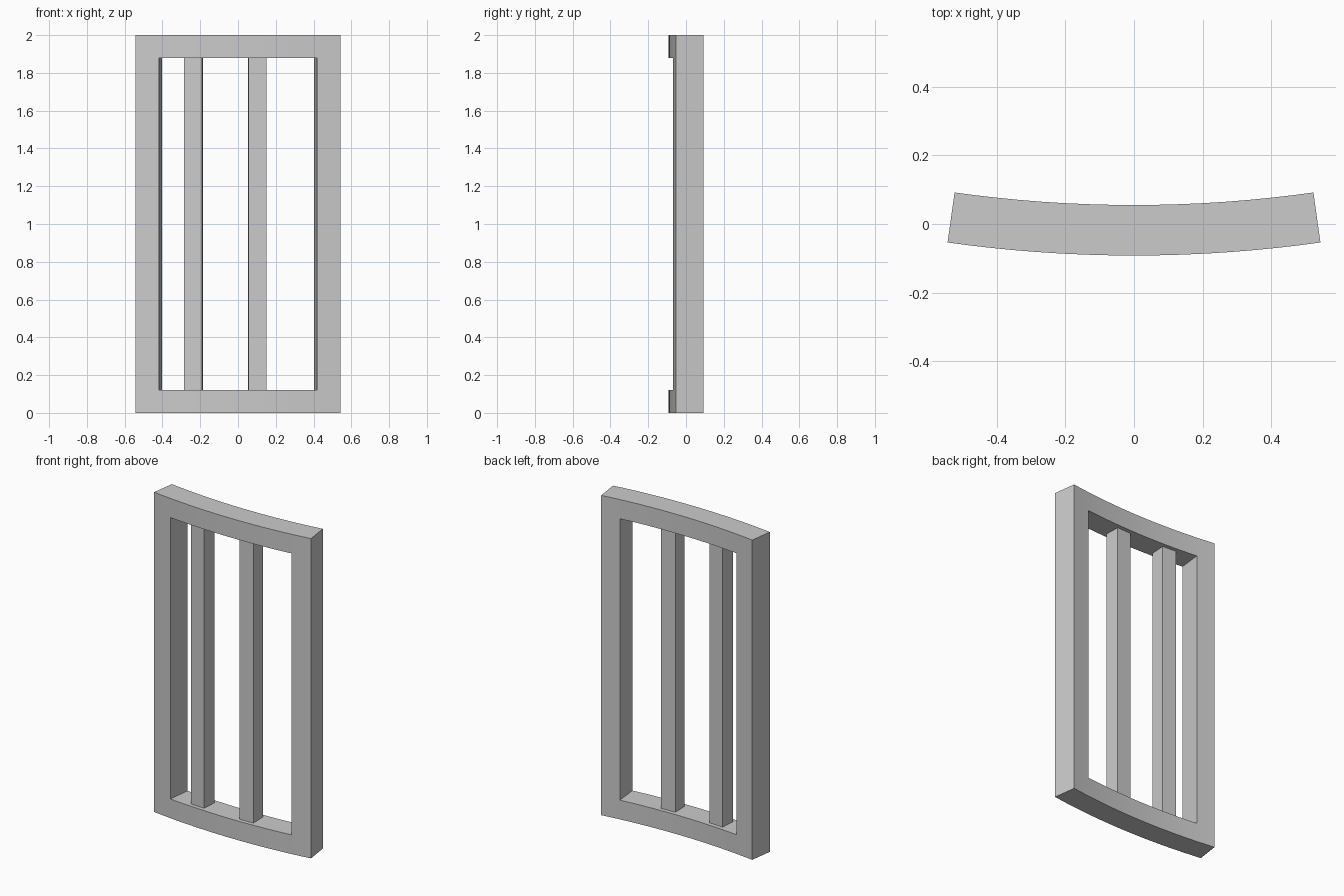
import bpy, bmesh, math

if "Cube" in bpy.data.objects:
    bpy.data.objects.remove(bpy.data.objects["Cube"])

R_OUT, THICK = 3.9, 0.147            # outer radius and depth of the curved frame
R_IN = R_OUT - THICK
HALF, OPEN = math.radians(8), math.radians(6.17)
HEIGHT, RAIL = 2.0, 0.12
CY = (R_OUT + R_IN * math.cos(HALF)) / 2   # arc centre, so depth is centred on y = 0

grey = bpy.data.materials.new("light grey")
grey.diffuse_color = (0.6, 0.6, 0.6, 1)
grey.use_nodes = True
grey.node_tree.nodes["Principled BSDF"].inputs["Base Color"].default_value = grey.diffuse_color


def finish(bm, name):
    bmesh.ops.recalc_face_normals(bm, faces=bm.faces)
    mesh = bpy.data.meshes.new(name)
    bm.to_mesh(mesh)
    bm.free()
    mesh.materials.append(grey)
    ob = bpy.data.objects.new(name, mesh)
    bpy.context.collection.objects.link(ob)
    return ob


def arc_point(r, a):
    return r * math.sin(a), CY - r * math.cos(a)


# Curved frame: a bent slab of cells with the middle opening left out
SEG, POST = 12, 2
step = (HALF - OPEN) / POST
angles = [-HALF + step * i for i in range(POST)]
angles += [-OPEN + 2 * OPEN * i / SEG for i in range(SEG + 1)]
angles += [OPEN + step * (i + 1) for i in range(POST)]
levels = [0, RAIL, HEIGHT - RAIL, HEIGHT]
nx, nz = len(angles) - 1, len(levels) - 1


def solid(i, k):
    if not (0 <= i < nx and 0 <= k < nz):
        return False
    return k != 1 or i < POST or i >= nx - POST


bm = bmesh.new()
verts = {}


def vert(i, k, s):
    if (i, k, s) not in verts:
        verts[i, k, s] = bm.verts.new((*arc_point((R_OUT, R_IN)[s], angles[i]), levels[k]))
    return verts[i, k, s]


for i in range(nx):
    for k in range(nz):
        if not solid(i, k):
            continue
        ring = [(i, k), (i + 1, k), (i + 1, k + 1), (i, k + 1)]
        for s in (0, 1):
            bm.faces.new([vert(*c, s) for c in ring])
        # close the cell wherever it has no neighbour
        for n, (di, dk) in enumerate([(0, -1), (1, 0), (0, 1), (-1, 0)]):
            if not solid(i + di, k + dk):
                a, b = ring[n], ring[(n + 1) % 4]
                bm.faces.new([vert(*a, 0), vert(*b, 0), vert(*b, 1), vert(*a, 1)])
frame = finish(bm, "curved_frame")
bpy.context.view_layer.objects.active = frame
frame.select_set(True)
bpy.ops.object.shade_smooth_by_angle(angle=math.radians(30))

# Two square upright bars, turned to follow the curve
BAR = 0.096
for name, x in (("left_bar", -0.236), ("right_bar", 0.102)):
    bm = bmesh.new()
    bmesh.ops.create_cube(bm, size=1)
    bmesh.ops.scale(bm, vec=(BAR, BAR, HEIGHT - 2 * RAIL), verts=bm.verts)
    bar = finish(bm, name)
    mid = (R_OUT + R_IN) / 2
    a = math.asin(x / mid)
    bar.location = (*arc_point(mid, a), HEIGHT / 2)
    bar.rotation_euler.z = a
